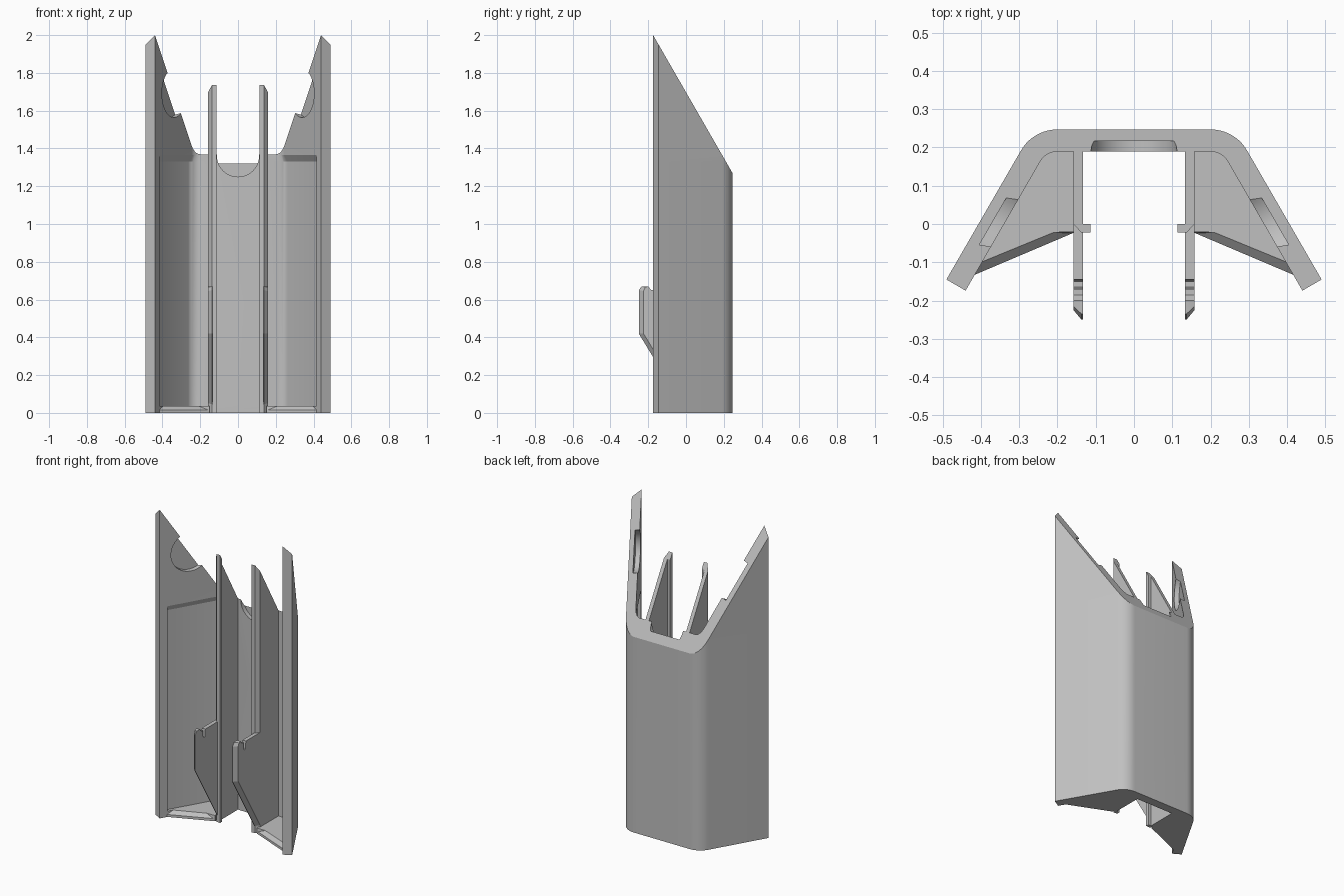
import bpy, bmesh, math
from mathutils import Vector

if "Cube" in bpy.data.objects:
    bpy.data.objects.remove(bpy.data.objects["Cube"])

grey = bpy.data.materials.new("light_grey")
grey.use_nodes = True
colour = (0.53, 0.53, 0.53, 1)
grey.diffuse_color = colour
grey.node_tree.nodes["Principled BSDF"].inputs["Base Color"].default_value = colour


def loft(name, rings, side=1):
    """Skin equal-length rings, cap the ends, trim along the sloping top."""
    bm = bmesh.new()
    loops = [[bm.verts.new((x * side, y, z)) for x, y, z in ring] for ring in rings]
    for a, b in zip(loops, loops[1:]):
        for i in range(len(a)):
            j = (i + 1) % len(a)
            bm.faces.new((a[i], a[j], b[j], b[i]))
    bm.faces.new(loops[0])
    bm.faces.new(loops[-1])
    bmesh.ops.remove_doubles(bm, verts=bm.verts, dist=1e-5)
    bmesh.ops.bisect_plane(bm, geom=bm.verts[:] + bm.edges[:] + bm.faces[:], dist=1e-5,
                           plane_co=(0, -0.174, 2), plane_no=(0, 0.73, 0.42), clear_outer=True)
    bmesh.ops.holes_fill(bm, edges=[e for e in bm.edges if e.is_boundary], sides=0)
    bmesh.ops.recalc_face_normals(bm, faces=bm.faces)
    mesh = bpy.data.meshes.new(name)
    bm.to_mesh(mesh)
    bm.free()
    obj = bpy.data.objects.new(name, mesh)
    bpy.context.collection.objects.link(obj)
    mesh.materials.append(grey)
    return obj


def select(obj):
    bpy.ops.object.select_all(action='DESELECT')
    obj.select_set(True)
    bpy.context.view_layer.objects.active = obj


def cut_disc(obj, centre, axis, radius, depth):
    """Sink a shallow round recess into a wall."""
    axis = Vector(axis).normalized()
    inward = 0.06
    bpy.ops.mesh.primitive_cylinder_add(
        vertices=48, radius=radius, depth=depth + inward,
        location=Vector(centre) + axis * (depth - inward) / 2,
        rotation=axis.to_track_quat('Z', 'Y').to_euler())
    cutter = bpy.context.object
    cutter.hide_render = True
    cutter.data.materials.append(grey)
    mod = obj.modifiers.new("recess", 'BOOLEAN')
    mod.operation, mod.solver, mod.object = 'DIFFERENCE', 'EXACT', cutter
    select(obj)
    bpy.ops.object.modifier_apply(modifier=mod.name)
    bpy.data.objects.remove(cutter)


# Shell: splayed walls with rounded back corners and shallow side pockets
wall = 0.058
along = Vector((-0.5, 0.866))
outward = Vector((0.866, 0.5))
outer_end = Vector((0.49, -0.145))
inner_end = outer_end - outward * wall
steps = 10


def corner(radius, extra=0):
    points = []
    for i in range(steps + 1):
        a = math.radians(30 + 60 * i / steps)
        r = radius + extra * (1 - i / steps)
        points.append(Vector((0.2 + r * math.cos(a), 0.137 + r * math.sin(a))))
    return points


def shell_ring(z, pocket):
    lip = inner_end + along * 0.05
    outer = [outer_end] + corner(0.11)
    inner = [inner_end, lip, lip + outward * pocket] + corner(0.11 - wall, pocket)
    flip = lambda pts: [Vector((-p.x, p.y)) for p in pts]
    ring = outer + flip(outer)[::-1] + flip(inner) + inner[::-1]
    return [(p.x, p.y, z) for p in ring]


shell = loft("shell", [shell_ring(z, d) for z, d in
                       ((0, 0), (0.037, 0), (0.037, 0.02), (1.33, 0.02), (1.365, 0), (2.1, 0))])
cut_disc(shell, (0, 0.189, 1.362), (0, 1, 0), 0.112, 0.028)
for s in (1, -1):
    cut_disc(shell, (0.338 * s, 0, 1.692), (0.866 * s, 0.5, 0), 0.128, 0.03)
parts = [shell]

# Rib section with an inward front lip and a chamfered outer corner
rib = [(0.113, 0), (0.113, -0.022), (0.138, -0.022), (0.158, 0),
       (0.158, 0.2), (0.133, 0.2), (0.133, 0)]

# Hook tab side outline, full size and chamfered
tab_top = [(-0.2, 0.67), (-0.185, 0.65), (-0.17, 0.65), (-0.165, 0.6),
           (-0.15, 0.6), (-0.145, 0.65), (0.01, 0.65)]
tab_full = [(0.01, 0.04), (-0.022, 0.045), (-0.25, 0.42), (-0.25, 0.65), (-0.235, 0.67)] + tab_top
tab_inset = [(0.01, 0.05), (0, 0.05), (-0.225, 0.42), (-0.225, 0.645), (-0.215, 0.665)] + tab_top

# Floor gusset: outline below and above the chamfered front edge
floor_back = [(0.245, 0.17), (0.22, 0.2), (0.15, 0.2)]
floor_low = [(0.15, -0.02), (0.16, -0.024), (0.417, -0.133)] + floor_back
floor_top = [(0.15, -0.02), (0.21, -0.022), (0.4, -0.1)] + floor_back

for s, word in ((1, "left"), (-1, "right")):
    parts.append(loft(word + "_rib", [[(x, y, z) for x, y in rib] for z in (0, 2.1)], s))
    parts.append(loft(word + "_hook_tab", [[(x, y, z) for y, z in outline] for x, outline in
                      ((0.133, tab_full), (0.137, tab_full), (0.158, tab_inset))], s))
    parts.append(loft(word + "_floor", [[(x, y, z) for x, y in outline] for z, outline in
                      ((0, floor_low), (0.016, floor_low), (0.037, floor_top))], s))

for obj in parts:
    select(obj)
    bpy.ops.object.shade_smooth_by_angle(angle=math.radians(20))
